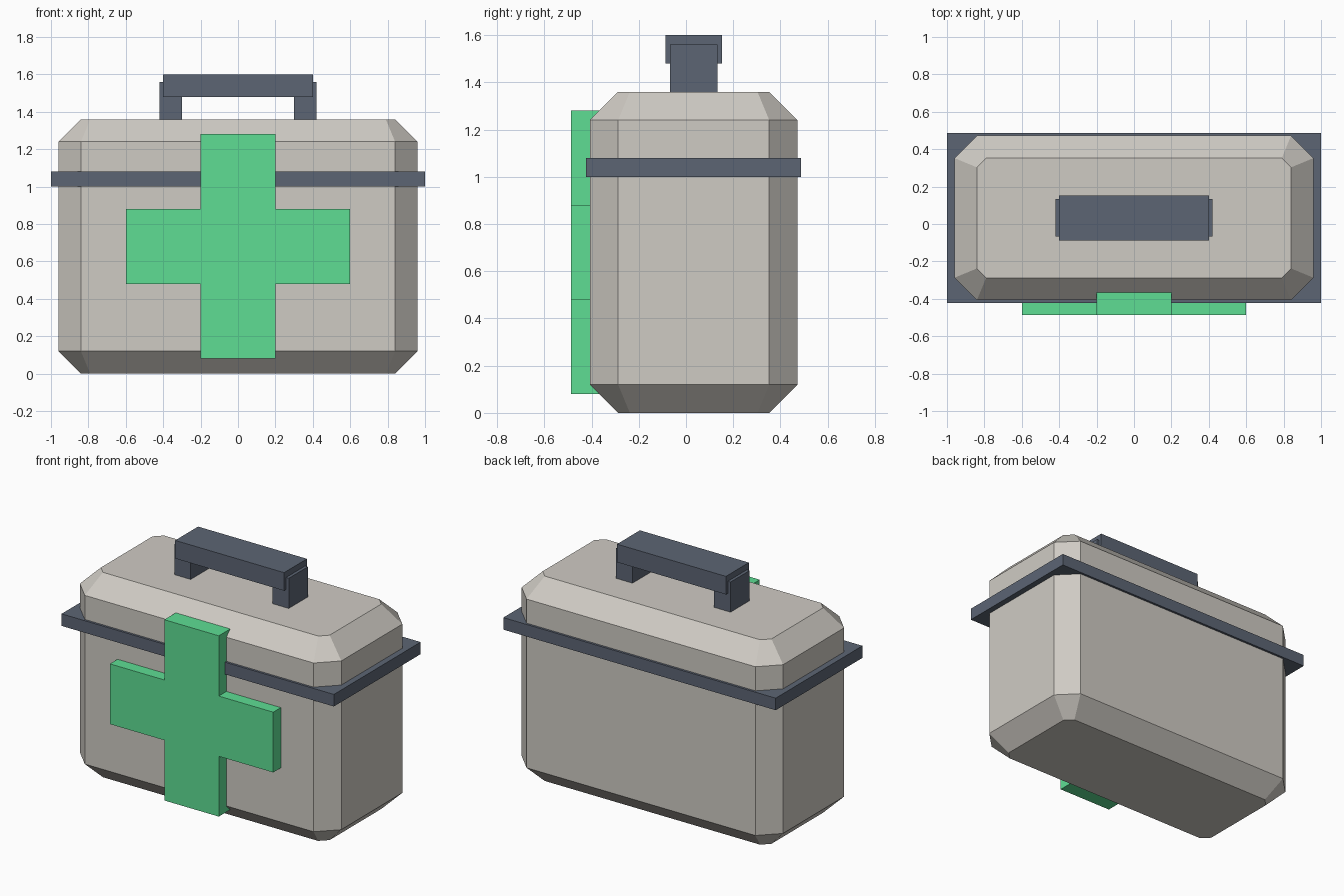
import bpy, bmesh, math

if "Cube" in bpy.data.objects:
    bpy.data.objects.remove(bpy.data.objects["Cube"])

CY = 0.0325  # centre line of the case in y


def material(name, rgb):
    m = bpy.data.materials.new(name)
    lin = [((c / 255 + 0.055) / 1.055) ** 2.4 for c in rgb]
    m.diffuse_color = (*lin, 1)
    m.use_nodes = True
    m.node_tree.nodes["Principled BSDF"].inputs["Base Color"].default_value = m.diffuse_color
    return m


shell = material("warm light grey", (207, 203, 196))
trim = material("dark slate", (92, 101, 116))
green = material("medical green", (94, 222, 148))


def finish(name, bm, mat):
    bmesh.ops.recalc_face_normals(bm, faces=bm.faces)
    me = bpy.data.meshes.new(name)
    bm.to_mesh(me)
    bm.free()
    me.materials.append(mat)
    ob = bpy.data.objects.new(name, me)
    bpy.context.collection.objects.link(ob)
    return ob


def box(name, x, y, z, mat):
    """Box from (min, max) pairs."""
    bm = bmesh.new()
    bmesh.ops.create_cube(bm, size=1)
    for v in bm.verts:
        v.co = [r[0] if c < 0 else r[1] for c, r in zip(v.co, (x, y, z))]
    return finish(name, bm, mat)


def octagon(hx, hy, c):
    """Rectangle outline with its corners cut by c."""
    return [(hx, -hy + c), (hx, hy - c), (hx - c, hy), (-hx + c, hy),
            (-hx, hy - c), (-hx, -hy + c), (-hx + c, -hy), (hx - c, -hy)]


# Case body: stacked cut-corner outlines, drawn in at the top and bottom
HX, HY, H, B = 0.96, 0.44, 1.36, 0.12
bm = bmesh.new()
rings = []
for z, inset in ((0, B), (B, 0), (H - B, 0), (H, B)):
    cut = B - inset * (2 - math.sqrt(2))
    rings.append([bm.verts.new((x, y + CY, z))
                  for x, y in octagon(HX - inset, HY - inset, cut)])
for lo, hi in zip(rings, rings[1:]):
    for i in range(8):
        j = (i + 1) % 8
        bm.faces.new((lo[i], lo[j], hi[j], hi[i]))
bm.faces.new(rings[0])
bm.faces.new(rings[-1])
finish("case_body", bm, shell)

# Lid seam band
box("lid_band", (-1, 1), (CY - 0.455, CY + 0.455), (1.0, 1.08), trim)

# Carrying handle
box("handle_grip", (-0.4, 0.4), (CY - 0.12, CY + 0.12), (1.48, 1.6), trim)
for side, x in (("left", (-0.42, -0.30)), ("right", (0.30, 0.42))):
    box("handle_post_" + side, x, (CY - 0.1, CY + 0.1), (1.36, 1.56), trim)

# Cross on the front: a twelve-sided outline pushed through in y
a, b, zc = 0.2, 0.6, 0.68
outline = [(a, a), (a, b), (-a, b), (-a, a), (-b, a), (-b, -a),
           (-a, -a), (-a, -b), (a, -b), (a, -a), (b, -a), (b, a)]
bm = bmesh.new()
face = bm.faces.new([bm.verts.new((x, -0.4875, zc + z)) for x, z in outline])
ext = bmesh.ops.extrude_face_region(bm, geom=[face])
for v in ext["geom"]:
    if isinstance(v, bmesh.types.BMVert):
        v.co.y = -0.36
finish("front_cross", bm, green)
